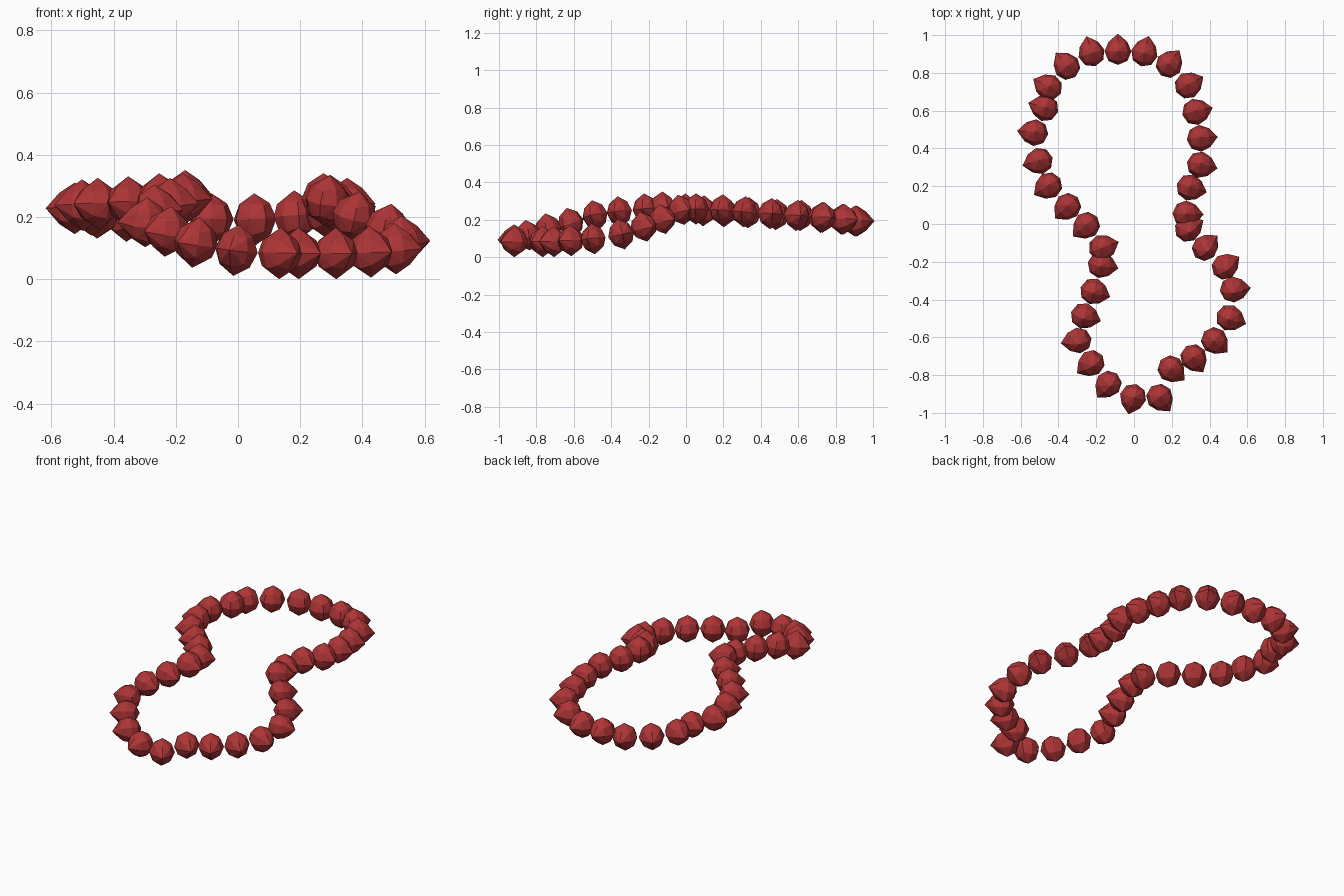
import bpy, bmesh
from mathutils import Vector, Matrix

if "Cube" in bpy.data.objects:
    bpy.data.objects.remove(bpy.data.objects["Cube"])

# Bead centres, clockwise around the loop seen from above
PATH = [(-.08, .92, .20), (.06, .91, .20), (.19, .85, .21), (.29, .74, .22), (.33, .60, .23),
        (.355, .46, .24), (.355, .32, .25), (.30, .20, .26), (.28, .06, .265), (.29, -.02, .26),
        (.38, -.12, .21), (.485, -.22, .17), (.53, -.34, .13), (.51, -.49, .105), (.43, -.61, .095),
        (.32, -.70, .09), (.20, -.76, .09), (.14, -.91, .09), (0, -.91, .10), (-.13, -.84, .125),
        (-.22, -.73, .16), (-.29, -.61, .19), (-.26, -.48, .23), (-.21, -.35, .25), (-.17, -.21, .265),
        (-.165, -.12, .275), (-.245, 0, .265), (-.345, .10, .255), (-.445, .21, .25), (-.495, .34, .245),
        (-.52, .49, .235), (-.465, .62, .23), (-.445, .73, .22), (-.35, .84, .21), (-.22, .91, .20)]
INWARD = range(22, 26)   # beads whose point faces into the loop

red = bpy.data.materials.new("bead_red")
red.diffuse_color = (0.42, 0.035, 0.037, 1)
red.use_nodes = True
red.node_tree.nodes["Principled BSDF"].inputs["Base Color"].default_value = red.diffuse_color


def bead_mesh():
    """Faceted bead: x along the string, y towards the pointed side, z up."""
    bm = bmesh.new()
    for x in (-1, 0, 1):
        for y in (-1, 0, 1):
            for z in (-1, 0, 1):
                d = Vector((x, y, z))
                if d.length == 0:
                    continue
                p = d.normalized() * 0.071
                if (x, y, z) == (0, 1, 0):
                    p.y = 0.094          # pointed side
                elif x == y == 0:
                    p.z = 0.083 * z      # slight top and bottom points
                bm.verts.new(p)
    bmesh.ops.convex_hull(bm, input=bm.verts[:])
    bmesh.ops.dissolve_limit(bm, angle_limit=0.08, verts=bm.verts[:], edges=bm.edges[:])
    bmesh.ops.recalc_face_normals(bm, faces=bm.faces[:])
    me = bpy.data.meshes.new("bead")
    bm.to_mesh(me)
    bm.free()
    me.materials.append(red)
    return me


# Thread the beads round the loop, each turned to follow the string
mesh = bead_mesh()
n = len(PATH)
beads = []
for i, c in enumerate(PATH):
    t = (Vector(PATH[(i + 1) % n]) - Vector(PATH[i - 1])).normalized()
    if i in INWARD:
        t = -t
    side = Vector((0, 0, 1)).cross(t).normalized()
    up = t.cross(side)
    ob = bpy.data.objects.new(f"bead_{i + 1:02d}", mesh)
    ob.matrix_world = Matrix.Translation(c) @ Matrix((t, side, up)).transposed().to_4x4()
    bpy.context.collection.objects.link(ob)
    beads.append(ob)

# Rest the string of beads on the floor, centred
bpy.context.view_layer.update()
pts = [o.matrix_world @ v.co for o in beads for v in mesh.vertices]
lo = [min(p[k] for p in pts) for k in range(3)]
hi = [max(p[k] for p in pts) for k in range(3)]
shift = Vector((-(lo[0] + hi[0]) / 2, -(lo[1] + hi[1]) / 2, -lo[2]))
for o in beads:
    o.location += shift
